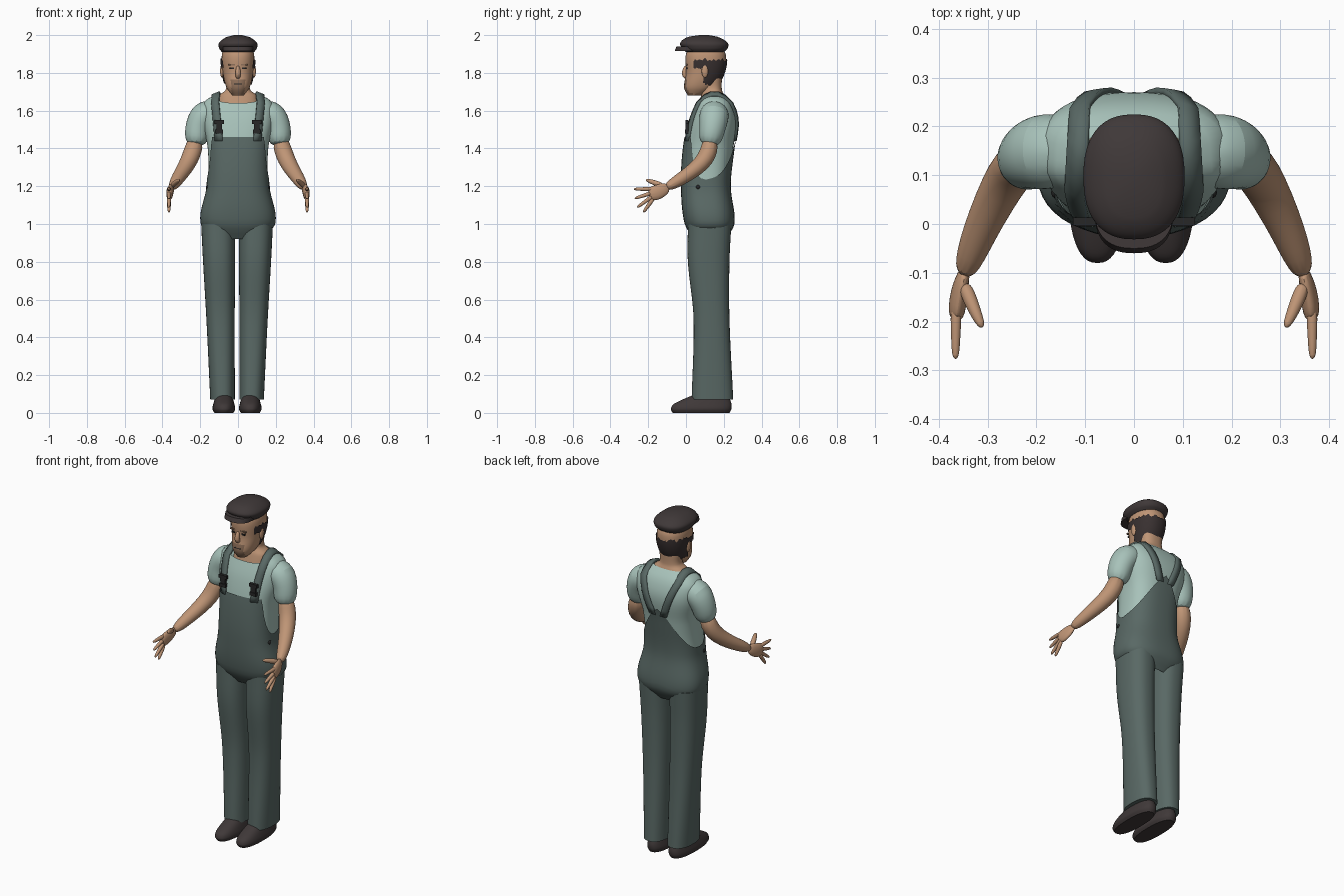
import bpy, bmesh, math, random
from mathutils import Matrix, Vector

random.seed(4)
if "Cube" in bpy.data.objects:
    bpy.data.objects.remove(bpy.data.objects["Cube"], do_unlink=True)


def material(name, red, green, blue):
    colour = (red, green, blue, 1)
    mat = bpy.data.materials.new(name)
    mat.use_nodes = True
    mat.diffuse_color = colour
    shader = next(node for node in mat.node_tree.nodes if node.type == "BSDF_PRINCIPLED")
    shader.inputs["Base Color"].default_value = colour
    return mat


SHIRT = material("pale green cotton", 0.39, 0.54, 0.49)
DENIM = material("grey green denim", 0.1, 0.14, 0.13)
SKIN = material("skin", 0.52, 0.3, 0.18)
STUBBLE = material("stubble", 0.27, 0.16, 0.1)
HAIR = material("dark hair", 0.04, 0.03, 0.03)
LEATHER = material("brown black cloth and leather", 0.05, 0.04, 0.04)
BLACK = material("black metal", 0.02, 0.02, 0.02)


def finish(name, bm, mats, smooth_levels=0):
    """Turn a bmesh into a smooth shaded object with sharp edges kept."""
    bmesh.ops.recalc_face_normals(bm, faces=bm.faces)
    mesh = bpy.data.meshes.new(name)
    bm.to_mesh(mesh)
    bm.free()
    for mat in mats:
        mesh.materials.append(mat)
    mesh.shade_smooth()
    mesh.set_sharp_from_angle(angle=math.radians(50))
    part = bpy.data.objects.new(name, mesh)
    bpy.context.collection.objects.link(part)
    if smooth_levels:
        rounding = part.modifiers.new("rounding", "SUBSURF")
        rounding.levels = rounding.render_levels = smooth_levels
    return part


def skin_rings(rings, closed=True, caps=True):
    bm = bmesh.new()
    rows = [[bm.verts.new(co) for co in ring] for ring in rings]
    for lower, upper in zip(rows, rows[1:]):
        for i in range(0 if closed else 1, len(lower)):
            bm.faces.new((lower[i - 1], lower[i], upper[i], upper[i - 1]))
    if caps:
        bm.faces.new(rows[0])
        bm.faces.new(rows[-1])
    return bm


def section(profile, z):
    """Smoothly interpolate rows of (height, half width, front, back)."""
    rows = [Vector(row) for row in profile]
    last = len(rows) - 1
    i = next((k for k in range(last) if z <= rows[k + 1][0]), last - 1)

    def slope(k):
        before, after = rows[max(k - 1, 0)], rows[min(k + 1, last)]
        return (after - before) / (after[0] - before[0])

    gap = rows[i + 1][0] - rows[i][0]
    t = min(1, max(0, (z - rows[i][0]) / gap))
    ease = t * t * (3 - 2 * t)
    bend = slope(i) * t * (1 - t) ** 2 - slope(i + 1) * t * t * (1 - t)
    return (rows[i].lerp(rows[i + 1], ease) + bend * gap)[1:]


def rounded(value, power):
    return math.copysign(abs(value) ** (2 / power), value)


def shell(name, profile, mats, low=None, high=None, span=None, caps=True,
          power=2.4, offset=0, centre=0, lean=0, columns=48, steps=20, rule=None):
    """Loft a profile; low and high give the edge heights by angle from the front."""
    start, end = span or (0, math.tau)
    angles = [start + (end - start) * i / (columns - bool(span)) for i in range(columns)]
    lows = [low(a) if low else profile[0][0] for a in angles]
    highs = [high(a) if high else profile[-1][0] for a in angles]
    rings = []
    for k in range(steps + 1):
        ring = []
        for a, bottom, top in zip(angles, lows, highs):
            z = bottom + (top - bottom) * k / steps
            width, front, back = section(profile, z)
            x = rounded(math.sin(a), power) * (width + offset)
            y = rounded(math.cos(a), power) * ((back - front) / 2 + offset)
            ring.append((centre + lean * z + x, (front + back) / 2 - y, z))
        rings.append(ring)
    bm = skin_rings(rings, not span, caps)
    if rule:
        for face in bm.faces:
            face.material_index = rule(face.calc_center_median())
    return finish(name, bm, mats)


def tube(name, path, mat, squash=1, across=(1, 0, 0), sides=12):
    """Loft along (x, y, z, radius) points; squash thins it sideways."""
    points = [Vector(p[:3]) for p in path]
    rings = []
    for i, centre in enumerate(points):
        along = (points[min(i + 1, len(points) - 1)] - points[max(i - 1, 0)]).normalized()
        u = Vector(across)
        u = (u - along * u.dot(along)).normalized() * path[i][3]
        v = along.cross(u)
        turns = [math.tau * k / sides for k in range(sides)]
        rings.append([centre + u * squash * math.cos(t) + v * math.sin(t) for t in turns])
    return finish(name, skin_rings(rings), [mat], smooth_levels=2)


def solid(name, centre, size, mat, ball=False):
    """Box or ellipsoid of the given full size."""
    bm = bmesh.new()
    place = Matrix.LocRotScale(Vector(centre), None, Vector(size))
    if ball:
        bmesh.ops.create_uvsphere(bm, u_segments=16, v_segments=10, radius=0.5, matrix=place)
    else:
        bmesh.ops.create_cube(bm, size=1, matrix=place)
    return finish(name, bm, [mat])


# Profiles: height, half width, front, back
BODY = [(0.92, 0.1, 0.05, 0.2), (1, 0.19, 0, 0.25), (1.2, 0.16, -0.02, 0.23), (1.4, 0.16, -0.01, 0.25),
        (1.55, 0.19, 0.02, 0.27), (1.65, 0.18, 0.06, 0.24), (1.69, 0.1, 0.08, 0.2)]
LEG = [(0.07, 0.065, 0.03, 0.25), (0.5, 0.075, 0.04, 0.23), (0.8, 0.085, 0.01, 0.23), (1, 0.09, 0.01, 0.24)]
SHOE = [(0, 0.05, -0.07, 0.23), (0.02, 0.06, -0.08, 0.24), (0.05, 0.055, -0.06, 0.24), (0.1, 0.04, 0.05, 0.22)]
NECK = [(1.6, 0.11, 0.06, 0.2), (1.68, 0.1, 0.08, 0.2), (1.71, 0.065, 0.09, 0.19), (1.78, 0.065, 0.09, 0.19)]
HEAD = [(1.68, 0.03, 0.01, 0.08), (1.72, 0.06, -0.01, 0.15), (1.8, 0.08, 0, 0.2),
        (1.9, 0.085, 0, 0.21), (1.96, 0.06, 0.04, 0.17)]
CROWN = [(1.91, 0.085, 0, 0.2), (1.93, 0.1, -0.02, 0.22), (1.96, 0.1, -0.03, 0.22),
         (1.99, 0.06, 0.01, 0.17), (2, 0.02, 0.07, 0.12)]
PEAK = [(1.915, 0.08, -0.06, 0.1), (1.94, 0.08, -0.05, 0.1)]


# Edges of the clothes and hair
def neckline(angle):
    return 1.69 - 0.05 * max(0, math.cos(angle)) ** 2


def bib_edge(angle):
    side = abs(math.sin(angle))
    if math.cos(angle) > 0:
        return 1.46 - 0.9 * max(0, side - 0.75)
    return 1.48 - 0.24 * side


def hair_bottom(angle):
    return (1.82 if math.cos(angle) > 0 else 1.73) + random.uniform(0, 0.02)


def hair_top(angle):
    return 1.87 + random.uniform(-0.01, 0.01)


def jaw_stubble(spot):
    return int(spot.z < 1.76 and spot.y < 0.04 and abs(spot.x) < 0.035)


# Shirt, overalls, neck, head and cap
shell("shirt", BODY, [SHIRT], low=lambda a: 1.2, high=neckline, caps=False, power=2.6)
shell("overalls_body", BODY, [DENIM], high=bib_edge, caps=False, power=2.6, offset=0.007)
shell("neck", NECK, [SKIN])
shell("head", HEAD, [SKIN, STUBBLE], power=2.2, rule=jaw_stubble)
shell("hair", HEAD, [HAIR], low=hair_bottom, high=hair_top, span=(1, math.tau - 1),
      caps=False, power=2.2, offset=0.006, steps=8)
shell("cap_crown", CROWN, [LEATHER])
shell("cap_peak", PEAK, [LEATHER], steps=2)
tube("nose", [(0, 0, 1.84, 0.01), (0, -0.014, 1.79, 0.017), (0, 0.01, 1.77, 0.012)], SKIN)
solid("mouth", (0, -0.005, 1.74), (0.04, 0.009, 0.005), BLACK)


def on_body(x, z, side):
    """Point on the torso, in front for side -1 and behind for side 1."""
    width, front, back = section(BODY, z)
    depth = rounded(1 - min(1, x / width) ** 2.6, 5.2)
    return Vector((x, (front + back) / 2 + side * ((back - front) / 2 + 0.004) * depth, z))


def strap_line(shift):
    """Run up the chest, over the shoulder and down to the back panel."""
    steps = [k / 5 for k in range(6)]
    chest = [on_body(0.1 + 0.02 * t + shift, 1.44 + 0.2 * t, -1) for t in steps]
    back = [on_body(0.11 - 0.075 * t + shift, 1.64 - 0.2 * t, 1) for t in steps]
    shoulder = [chest[-1].lerp(back[0], t) + Vector((0, 0, 0.05 * math.sin(math.pi * t) - 0.4 * shift))
                for t in steps[1:-1]]
    return chest + shoulder + back


for side, s in (("left", 1), ("right", -1)):
    def mirrored(*points):
        return [(s * p[0], *p[1:]) for p in points]

    # Trouser leg and shoe
    shell(side + "_trouser_leg", LEG, [DENIM], centre=s * 0.075 - 0.005, lean=s * 0.025)
    shell(side + "_shoe", SHOE, [LEATHER], centre=s * 0.07 - 0.005)

    # Strap with its buckle, and the hip button
    lines = [mirrored(*strap_line(shift)) for shift in (-0.02, 0, 0.02)]
    strap = finish(side + "_strap", skin_rings(lines, closed=False, caps=False), [DENIM])
    webbing = strap.modifiers.new("webbing", "SOLIDIFY")
    webbing.thickness, webbing.offset = 0.016, 0
    front = on_body(0.1, 1.5, -1).y - 0.01
    solid(side + "_buckle_bar", (s * 0.1, front, 1.54), (0.05, 0.016, 0.02), BLACK)
    solid(side + "_buckle_clip", (s * 0.1, front, 1.515), (0.03, 0.014, 0.04), BLACK)
    solid(side + "_bib_button", (s * 0.1, front, 1.49), (0.04, 0.02, 0.02), BLACK)
    solid(side + "_hip_button", (s * 0.16, 0.065, 1.195), (0.02, 0.025, 0.025), BLACK, ball=True)

    # Sleeve, bare arm and palm
    tube(side + "_sleeve", mirrored((0.1, 0.15, 1.6, 0.07), (0.19, 0.15, 1.58, 0.085),
                                    (0.22, 0.14, 1.5, 0.07), (0.22, 0.12, 1.41, 0.06)),
         SHIRT, across=(0, 1, 0))
    tube(side + "_arm", mirrored((0.22, 0.13, 1.46, 0.05), (0.25, 0.12, 1.34, 0.05),
                                 (0.32, -0.02, 1.24, 0.037), (0.35, -0.11, 1.19, 0.026)), SKIN)
    tube(side + "_palm", mirrored((0.345, -0.09, 1.2, 0.027), (0.36, -0.14, 1.17, 0.042),
                                  (0.365, -0.2, 1.155, 0.042)), SKIN, squash=0.45)

    # Fingers fan downwards, the thumb points inwards
    for k, finger in enumerate(("index", "middle", "ring", "little")):
        fan = math.radians(18 * k)
        reach = Vector((0.01, -math.cos(fan), -math.sin(fan))) * (0.08 if finger == "little" else 0.1)
        knuckle = Vector((0.365, -0.18, 1.185 - 0.02 * k))
        joints = [(*(knuckle + reach * t), 0.013 - 0.005 * t) for t in (-0.2, 0.5, 1)]
        tube(f"{side}_{finger}_finger", mirrored(*joints), SKIN, sides=8)
    tube(side + "_thumb", mirrored((0.35, -0.12, 1.2, 0.018), (0.33, -0.17, 1.22, 0.015),
                                   (0.31, -0.215, 1.235, 0.009)), SKIN, sides=8)

    # Ear, eye and eyebrow
    solid(side + "_ear", (s * 0.085, 0.1, 1.81), (0.02, 0.035, 0.07), SKIN, ball=True)
    solid(side + "_eye", (s * 0.033, 0.004, 1.825), (0.022, 0.009, 0.008), BLACK)
    solid(side + "_eyebrow", (s * 0.033, 0.003, 1.842), (0.035, 0.009, 0.008), STUBBLE)
